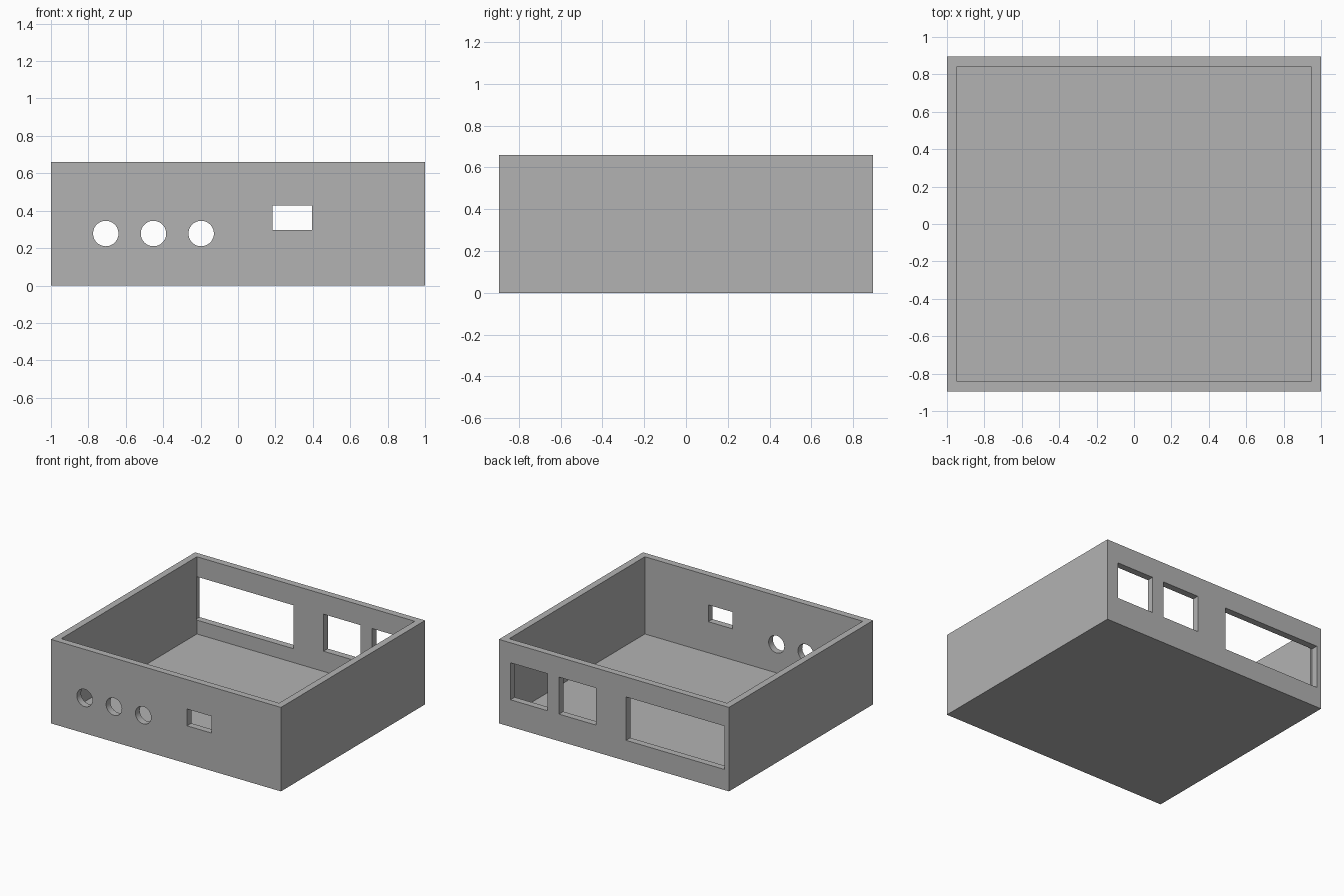
import bpy
import bmesh
from mathutils import Matrix, Vector

default = bpy.data.objects.get("Cube")
if default:
    bpy.data.objects.remove(default, do_unlink=True)

# Overall half width, half depth, height and wall thickness
HX, HY, H, WALL = 1.0, 0.895, 0.66, 0.053

gray = bpy.data.materials.new("plain gray")
gray.use_nodes = True
color = (0.45, 0.45, 0.45, 1)
gray.diffuse_color = color
gray.node_tree.nodes["Principled BSDF"].inputs["Base Color"].default_value = color


def make_object(name, bm):
    mesh = bpy.data.meshes.new(name)
    bm.to_mesh(mesh)
    bm.free()
    mesh.materials.append(gray)
    obj = bpy.data.objects.new(name, mesh)
    bpy.context.collection.objects.link(obj)
    return obj


def box(name, x, y, z):
    """Box spanning three (low, high) ranges."""
    spans = (x, y, z)
    center = Vector([(a + b) / 2 for a, b in spans])
    size = [b - a for a, b in spans]
    bm = bmesh.new()
    bmesh.ops.create_cube(bm, size=1, matrix=Matrix.Translation(center) @ Matrix.Diagonal((*size, 1)))
    return make_object(name, bm)


def round_hole(name, x, z, radius, y):
    """Cylinder lying along y."""
    bm = bmesh.new()
    place = Matrix.Translation((x, (y[0] + y[1]) / 2, z)) @ Matrix.Rotation(1.5707963, 4, "X")
    bmesh.ops.create_cone(bm, cap_ends=True, segments=48, radius1=radius, radius2=radius,
                          depth=y[1] - y[0], matrix=place)
    return make_object(name, bm)


# Open-topped enclosure
case = box("open_case", (-HX, HX), (-HY, HY), (0, H))
ix, iy = HX - WALL, HY - WALL
cutters = [box("cavity_cutter", (-ix, ix), (-iy, iy), (WALL, H + 0.1))]

# Front wall: three round holes and a small rectangular one
front = (-HY - 0.1, -iy + 0.02)
for x in (-0.707, -0.452, -0.197):
    cutters.append(round_hole("round_hole_cutter", x, 0.278, 0.068, front))
cutters.append(box("switch_hole_cutter", (0.184, 0.396), front, (0.297, 0.429)))

# Back wall: two socket openings and a wide one
back = (iy - 0.002, HY + 0.1)
for x, low in (((0.577, 0.9), 0.212), ((0.154, 0.477), 0.212), ((-0.96, -0.105), 0.162)):
    cutters.append(box("back_opening_cutter", x, back, (low, 0.503)))

# Cut everything, then discard the cutters
bpy.context.view_layer.objects.active = case
for cutter in cutters:
    cutter.hide_render = True
    mod = case.modifiers.new("cut", "BOOLEAN")
    mod.operation = "DIFFERENCE"
    mod.solver = "EXACT"
    mod.object = cutter
    bpy.ops.object.modifier_apply(modifier=mod.name)
    bpy.data.objects.remove(cutter, do_unlink=True)

# Smooth the hole walls while keeping box edges sharp
bpy.ops.object.select_all(action="DESELECT")
case.select_set(True)
bpy.ops.object.shade_smooth_by_angle(angle=0.5)
